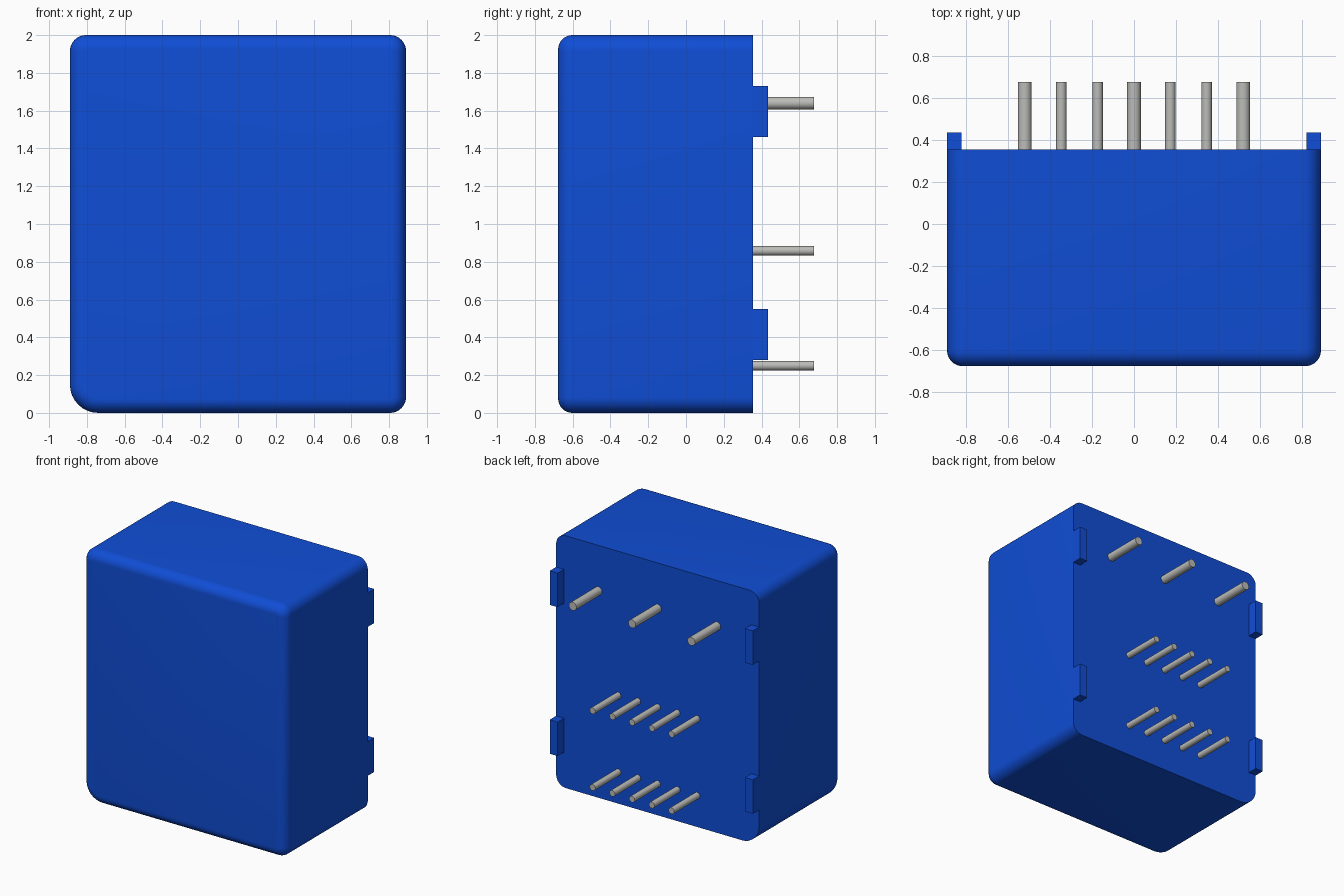
import bpy, bmesh, math
from mathutils import Matrix

cube = bpy.data.objects.get("Cube")
if cube:
    bpy.data.objects.remove(cube, do_unlink=True)


def material(name, color):
    m = bpy.data.materials.new(name)
    m.use_nodes = True
    m.diffuse_color = color
    m.node_tree.nodes["Principled BSDF"].inputs["Base Color"].default_value = color
    return m


BLUE = material("blue plastic", (0.005, 0.075, 0.67, 1))
METAL = material("grey metal", (0.50, 0.50, 0.48, 1))

HALF_W, HEIGHT = 0.89, 2.0
FRONT, BACK, TIP = -0.677, 0.355, 0.677


def add_object(name, bm, mat, smooth=False):
    bmesh.ops.recalc_face_normals(bm, faces=bm.faces)
    mesh = bpy.data.meshes.new(name)
    bm.to_mesh(mesh)
    bm.free()
    mesh.materials.append(mat)
    ob = bpy.data.objects.new(name, mesh)
    bpy.context.collection.objects.link(ob)
    if smooth:
        bpy.ops.object.select_all(action='DESELECT')
        ob.select_set(True)
        bpy.context.view_layer.objects.active = ob
        bpy.ops.object.shade_smooth_by_angle(angle=math.radians(35))
    return ob


def outline(inset, steps=8):
    """Rounded rectangle in x, z with one larger corner at the lower -x side."""
    corners = [(1, 1, 0.085), (-1, 1, 0.085), (-1, -1, 0.15), (1, -1, 0.085)]
    points = []
    for i, (sx, sz, r) in enumerate(corners):
        cx = sx * (HALF_W - r)
        cz = HEIGHT / 2 + sz * (HEIGHT / 2 - r)
        for k in range(steps + 1):
            a = math.pi / 2 * (i + k / steps)
            points.append((cx + (r - inset) * math.cos(a), cz + (r - inset) * math.sin(a)))
    return points


# Housing: a straight shell whose front edge rolls over in a quarter circle
bm = bmesh.new()
EDGE, STEPS = 0.075, 8
levels = [(BACK, 0.0)]
for k in range(STEPS + 1):
    a = math.pi / 2 * k / STEPS
    levels.append((FRONT + EDGE * (1 - math.sin(a)), EDGE * (1 - math.cos(a))))
rings = [[bm.verts.new((x, y, z)) for x, z in outline(inset)] for y, inset in levels]
for r0, r1 in zip(rings, rings[1:]):
    for i in range(len(r0)):
        j = (i + 1) % len(r0)
        bm.faces.new((r0[i], r0[j], r1[j], r1[i]))
bm.faces.new(rings[0])
bm.faces.new(rings[-1])
add_object("housing", bm, BLUE, smooth=True)


# Spacer tabs on the rear side edges
def tab(name, side, z0, z1):
    bm = bmesh.new()
    size = (0.068, 0.08, z1 - z0)
    centre = (side * (HALF_W - size[0] / 2), BACK + size[1] / 2, (z0 + z1) / 2)
    bmesh.ops.create_cube(bm, size=1, matrix=Matrix.Translation(centre) @ Matrix.Diagonal((*size, 1)))
    add_object(name, bm, BLUE)


for side, label in ((1, "left"), (-1, "right")):
    tab(f"upper_{label}_tab", side, 1.46, 1.73)
    tab(f"lower_{label}_tab", side, 0.28, 0.55)


# Metal pins standing out of the back
def pin(name, x, z, radius):
    bm = bmesh.new()
    place = Matrix.Translation((x, (BACK + TIP) / 2, z)) @ Matrix.Rotation(math.pi / 2, 4, 'X')
    bmesh.ops.create_cone(bm, cap_ends=True, segments=16, radius1=radius, radius2=radius,
                          depth=TIP - BACK, matrix=place)
    add_object(name, bm, METAL, smooth=True)


for i in range(3):
    pin(f"thick_pin_{i + 1}", (i - 1) * 0.52, 1.64, 0.033)
for row, z in (("middle", 0.858), ("lower", 0.25)):
    for i in range(5):
        pin(f"{row}_pin_{i + 1}", (i - 2) * 0.173, z, 0.025)
